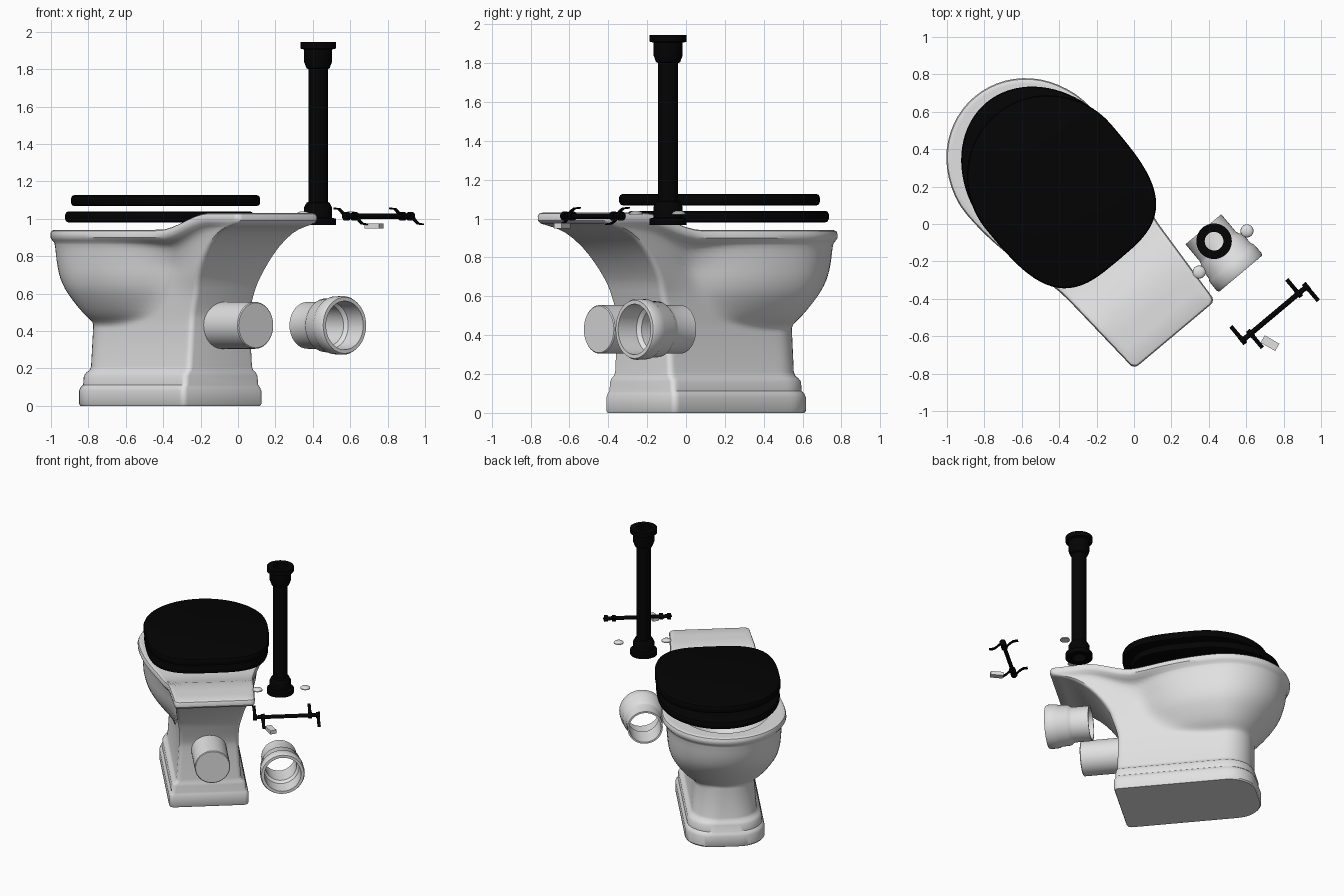
import bpy, bmesh, math
from mathutils import Matrix, Vector

cube = bpy.data.objects.get("Cube")
if cube:
    bpy.data.objects.remove(cube)

TURN = Matrix.Rotation(math.radians(40), 4, 'Z')   # the whole set stands turned
AXIS = -0.215                                      # bowl centre line before the turn
BOWL = TURN @ Matrix.Translation((AXIS, 0, 0))
LID = TURN @ Matrix.Translation((AXIS + 0.027, 0, 0))


def material(name, value, rough):
    m = bpy.data.materials.new(name)
    m.use_nodes = True
    color = (value, value, value, 1)
    m.diffuse_color = color
    node = m.node_tree.nodes["Principled BSDF"]
    node.inputs["Base Color"].default_value = color
    node.inputs["Roughness"].default_value = rough
    return m


WHITE = material("white_porcelain", 0.75, 0.4)
BLACK = material("black", 0.001, 0.5)


def finish(name, bm, matrix, mat, angle=35):
    bmesh.ops.remove_doubles(bm, verts=bm.verts, dist=1e-5)
    bmesh.ops.recalc_face_normals(bm, faces=bm.faces)
    bm.transform(matrix)
    mesh = bpy.data.meshes.new(name)
    bm.to_mesh(mesh)
    bm.free()
    mesh.materials.append(mat)
    obj = bpy.data.objects.new(name, mesh)
    bpy.context.collection.objects.link(obj)
    bpy.ops.object.select_all(action='DESELECT')
    obj.select_set(True)
    bpy.context.view_layer.objects.active = obj
    bpy.ops.object.shade_smooth_by_angle(angle=math.radians(angle))
    return obj


def loft(name, rings, matrix, mat, closed=False):
    bm = bmesh.new()
    rows = [[bm.verts.new(p) for p in ring] for ring in rings]
    n = len(rows[0])
    pairs = list(zip(rows, rows[1:])) + ([(rows[-1], rows[0])] if closed else [])
    for a, b in pairs:
        for i in range(n):
            j = (i + 1) % n
            bm.faces.new((a[i], a[j], b[j], b[i]))
    if not closed:
        bm.faces.new(rows[0])
        bm.faces.new(rows[-1])
    return finish(name, bm, matrix, mat)


def lathe(name, profile, matrix, mat, closed=True, steps=40):
    turns = [2 * math.pi * i / steps for i in range(steps)]
    rings = [[(r * math.cos(t), r * math.sin(t), z) for t in turns] for r, z in profile]
    return loft(name, rings, matrix, mat, closed)


def smooth(t):
    t = min(max(t, 0), 1)
    return t * t * (3 - 2 * t)


def ring_from(half_width, back, front, z, n=40):
    """Mirrored closed outline from a half width along y."""
    ys = [front - (front - back) * (1 - math.cos(math.pi * i / n)) / 2 for i in range(n + 1)]
    side = [(half_width(y), y) for y in ys]
    return ([Vector((x, y, z)) for x, y in side]
            + [Vector((-x, y, z)) for x, y in reversed(side)])


def oval(y, mid, tip, back, width, n_back=2.0):
    t = (y - mid) / (tip - mid) if y > mid else (mid - y) / (mid - back)
    n = 2.0 if y > mid else n_back
    return width * max(0, 1 - min(t, 1) ** n) ** (1 / n)


# --- Bowl, pedestal and rear shelf: oval bowl merged with a rounded column ---
COLUMN_FRONT = 0.815


def corner(d, r):
    return r - math.sqrt(max(0, r * r - (r - d) ** 2)) if d < r else 0


def section(z, tip, width, oval_back, back, w_back, w_mid, front=COLUMN_FRONT):
    def half_width(y):
        b = oval(y, 0.62, tip, oval_back, width)
        c = 0
        if back - 1e-6 <= y <= front + 1e-6:
            c = w_back + (w_mid - w_back) * min(1, (y - back) / (0.02 - back))
            c -= corner(max(0, y - back), 0.03) + corner(max(0, front - y), 0.19)
        return (b ** 8 + c ** 8) ** 0.125
    return ring_from(half_width, back, max(tip, front), z)


def raise_shelf(ring):
    for p in ring:
        p.z += 0.09 * smooth((p.z - 0.6) / 0.28) * smooth((0.03 - p.y) / 0.38)
    return ring


def rounded_rows(rows, steps=3):
    """Fill in rows along a smooth curve through the given ones."""
    result = []
    for i in range(len(rows) - 1):
        a, b, c, d = (rows[min(max(k, 0), len(rows) - 1)] for k in range(i - 1, i + 3))
        for s in range(steps):
            t = s / steps
            result.append([q + t * ((r - p) + t * (2 * p - 5 * q + 4 * r - u
                                                   + t * (3 * (q - r) + u - p))) / 2
                           for p, q, r, u in zip(a, b, c, d)])
    return result + [rows[-1]]


hidden = (0.7, 0.05, 0.5)
rings = [section(z, *hidden, back, w, w, front) for z, back, w, front in (
    (0, -.13, .276, .846), (.01, -.135, .281, .852), (.08, -.135, .281, .852),
    (.1, -.13, .275, .846), (.112, -.128, .264, .838), (.16, -.127, .261, .836),
    (.178, -.125, .25, .828), (.19, -.122, .235, .82), (.21, -.12, .228, .815))]
body = rounded_rows((
    (.41, .76, .1, .4, -.12, .214, .214),
    (.45, .81, .21, .26, -.12, .211, .211),
    (.5, .86, .285, .14, -.125, .21, .21),
    (.6, .945, .36, .05, -.155, .213, .21),
    (.68, 1, .39, .01, -.19, .23, .212),
    (.76, 1.03, .4, -.02, -.275, .248, .215),
    (.84, 1.045, .405, -.06, -.42, .265, .24),
    (.87, 1.05, .41, -.08, -.52, .272, .28)))
rings += [raise_shelf(section(*row)) for row in body + [
    (.885, 1.06, .423, -.12, -.58, .278, .31),
    (.9, 1.07, .433, -.15, -.593, .282, .32),
    (.92, 1.07, .433, -.15, -.594, .283, .322),
    (.935, 1.064, .427, -.15, -.588, .278, .315)]]
rim = section(.94, 1.05, .415, -.15, -.575, .268, .305)


def hole(z, k):
    tip, back, w = .55 + .42 * k, .55 - .43 * k, .33 * k
    return ring_from(lambda y: oval(y, .55, tip, back, w), back, tip, z)


opening = hole(.94, 1)
for i in range(9):
    rings.append(raise_shelf([a.lerp(b, i / 8) for a, b in zip(rim, opening)]))
rings += [hole(.9, .98), hole(.7, .8), hole(.55, .45)]
loft("toilet_bowl", rings, BOWL, WHITE)


# --- Seat ring and lid ---
def slab(tip, back, width, z, inset):
    tip, back, w = tip - inset, back + inset, width - inset
    return ring_from(lambda y: oval(y, .48, tip, back, w, 3.3), back, tip, z)


def edge(low, high, r=.018):
    return ((low, r), (low + r * .3, r * .3), (low + r, 0),
            (high - r, 0), (high - r * .3, r * .3), (high, r))


seat = [slab(1.005, -.035, .43, z, d) for z, d in edge(.98, 1.04)]
seat += [slab(1.005, -.035, .43, z, .17) for z in (1.035, .985)]
loft("seat", seat, LID, BLACK, closed=True)
loft("lid", [slab(.925, -.095, .437, z, d) for z, d in edge(1.067, 1.127)], LID, BLACK)

# --- Outlet pipe at the back of the pedestal ---
BACKWARD = Matrix.Rotation(math.radians(90), 4, 'X')
lathe("outlet_pipe", ((.125, 0), (.125, .335), (.12, .34)),
      TURN @ Matrix.Translation((AXIS, -.065, .43)) @ BACKWARD, WHITE, closed=False)

# --- Loose pipe connector with a wide socket ---
lathe("pipe_connector", ((.113, 0), (.125, 0), (.125, .12), (.13, .135), (.144, .155),
                         (.147, .22), (.155, .235), (.157, .295), (.15, .31), (.13, .31),
                         (.126, .19), (.11, .17)),
      TURN @ Matrix.Translation((.266, -.26, .43)) @ BACKWARD, WHITE)

# --- Flush pipe with flanged collars ---
lathe("flush_pipe", ((.05, .966), (.095, .966), (.095, 1), (.075, 1.005), (.075, 1.06),
                     (.062, 1.085), (.052, 1.09), (.052, 1.8), (.062, 1.805), (.075, 1.84),
                     (.075, 1.905), (.095, 1.91), (.095, 1.945), (.05, 1.945)),
      Matrix.Translation((.428, -.092, 0)), BLACK)

# --- Bolt caps ---
for side, spot in (("left", (.604, -.037, 1.022)), ("right", (.348, -.257, 1.022))):
    lathe(side + "_bolt_cap", ((.035, 0), (.034, .006), (.027, .013), (.015, .017), (.004, .018)),
          Matrix.Translation(spot), WHITE, closed=False, steps=24)


# --- Seat hinge: bar, knuckles and curved straps ---
def strap(name, x, way):
    path = ((-.015, .0), (.02, .006), (.045, .028), (.065, .04), (.098, .042))
    rings = []
    for y, z in path:
        c = Vector((x, -.85 + way * y, 1.013 + way * z))
        rings.append([c + Vector((sx * .011, 0, sz * .004))
                      for sx, sz in ((-1, -1), (1, -1), (1, 1), (-1, 1))])
    loft(name, rings, TURN, BLACK)


SIDEWAYS = Matrix.Rotation(math.radians(90), 4, 'Y')
lathe("hinge_bar", ((.014, 0), (.014, .46)),
      TURN @ Matrix.Translation((.035, -.85, 1.013)) @ SIDEWAYS, BLACK, closed=False, steps=16)
for side, x in (("right", .045), ("left", .435)):
    strap(side + "_lid_strap", x, 1)
    strap(side + "_seat_strap", x + .056, -1)
    for k in (0, .056):
        lathe(side + "_hinge_knuckle", ((.023, -.013), (.023, .013)),
              TURN @ Matrix.Translation((x + k, -.85, 1.013)) @ SIDEWAYS, BLACK,
              closed=False, steps=16)

# --- Small buffer block ---
block = bmesh.new()
bmesh.ops.create_cube(block, size=1, matrix=Matrix.Diagonal((.09, .045, .028, 1)))
finish("buffer_block", block, Matrix.Translation((.727, -.637, .962))
       @ Matrix.Rotation(math.radians(-30), 4, 'Z'), WHITE)
